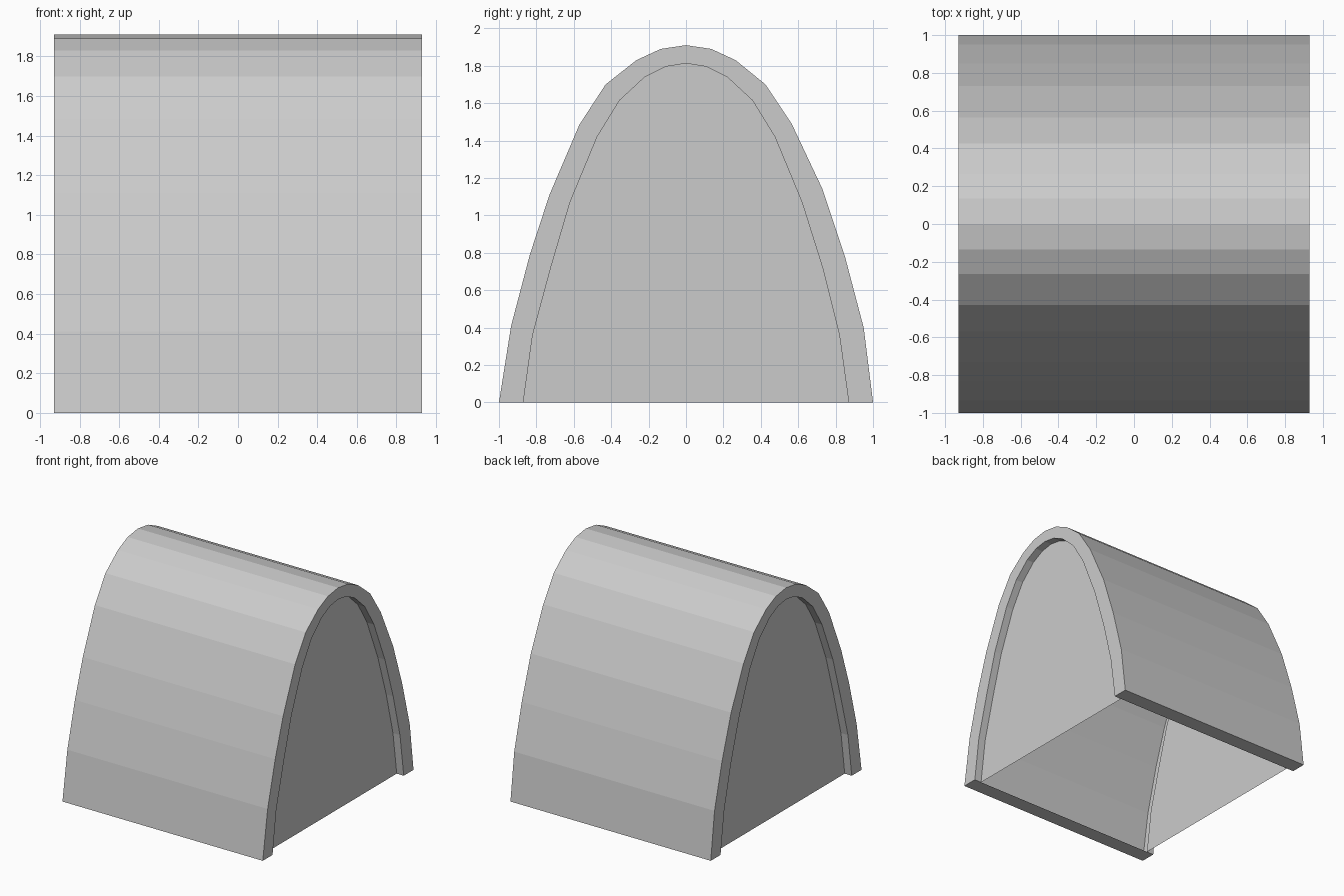
import bpy, bmesh

if "Cube" in bpy.data.objects:
    bpy.data.objects.remove(bpy.data.objects["Cube"])

HALF = 0.93      # half length along x
RECESS = 0.065   # depth of the end panels

# arch profiles as (y, z), from the front foot over the crown to the back foot
OUTER = [(-1, 0), (-.935, .41), (-.835, .79), (-.73, 1.11), (-.57, 1.485), (-.43, 1.70),
         (-.265, 1.83), (-.135, 1.89), (0, 1.91), (.135, 1.89), (.265, 1.83),
         (.425, 1.70), (.565, 1.49), (.73, 1.14), (.85, .78), (.95, .40), (1, 0)]
INNER = [(-.87, 0), (-.82, .36), (-.72, .73), (-.62, 1.07), (-.475, 1.42), (-.355, 1.615),
         (-.22, 1.74), (-.11, 1.795), (0, 1.813), (.11, 1.795), (.22, 1.74),
         (.355, 1.615), (.475, 1.42), (.62, 1.07), (.73, .72), (.82, .36), (.87, 0)]

bm = bmesh.new()


def row(profile, x):
    return [bm.verts.new((x, y, z)) for y, z in profile]


def bridge(a, b):
    for i in range(len(a) - 1):
        bm.faces.new((a[i], a[i + 1], b[i + 1], b[i]))


# curved roof skin
outer = {s: row(OUTER, s * HALF) for s in (-1, 1)}
bridge(outer[-1], outer[1])

# each end: rim, recess wall and panel
rim = {}
for s in (-1, 1):
    rim[s] = row(INNER, s * HALF)
    panel = row(INNER, s * (HALF - RECESS))
    bridge(outer[s], rim[s])
    bridge(rim[s], panel)
    bm.faces.new(panel)

# foot strips under both long sides
for i in (0, -1):
    bm.faces.new((outer[-1][i], outer[1][i], rim[1][i], rim[-1][i]))

bmesh.ops.recalc_face_normals(bm, faces=bm.faces)
# make sure the skin faces outwards
bm.faces.ensure_lookup_table()
if bm.faces[7].normal.z < 0:
    bmesh.ops.reverse_faces(bm, faces=bm.faces)

mesh = bpy.data.meshes.new("arched_shelter")
bm.to_mesh(mesh)
bm.free()
bpy.context.collection.objects.link(bpy.data.objects.new("arched_shelter", mesh))
